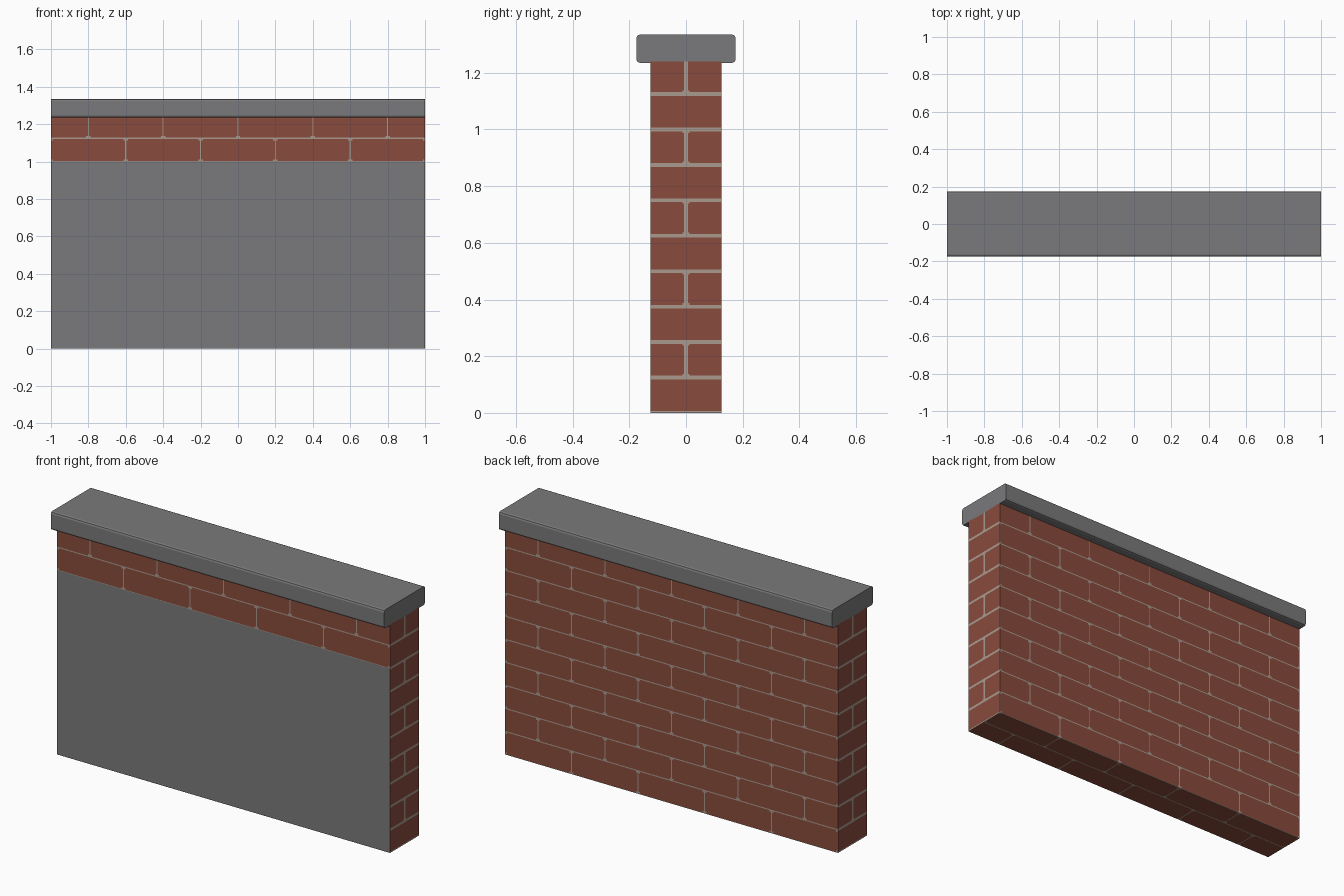
import bpy, bmesh, math
from mathutils import Vector

if "Cube" in bpy.data.objects:
    bpy.data.objects.remove(bpy.data.objects["Cube"], do_unlink=True)


def make_material(name, rgb):
    mat = bpy.data.materials.new(name)
    mat.use_nodes = True
    mat.diffuse_color = (*rgb, 1)
    bsdf = mat.node_tree.nodes["Principled BSDF"]
    bsdf.inputs["Base Color"].default_value = (*rgb, 1)
    bsdf.inputs["Roughness"].default_value = 0.9
    return mat


brick = make_material("brick red", (0.25, 0.07, 0.045))
mortar = make_material("pale mortar", (0.40, 0.32, 0.27))
concrete = make_material("concrete grey", (0.195, 0.195, 0.20))


def box(low, high):
    bm = bmesh.new()
    bmesh.ops.create_cube(bm, size=1)
    low, high = Vector(low), Vector(high)
    for v in bm.verts:
        v.co = (low + high) / 2 + v.co * (high - low)
    return bm


def finish(bm, name, mats):
    mesh = bpy.data.meshes.new(name)
    bm.to_mesh(mesh)
    bm.free()
    for mat in mats:
        mesh.materials.append(mat)
    obj = bpy.data.objects.new(name, mesh)
    bpy.context.collection.objects.link(obj)
    return obj


# Brick bond sizes: course height, brick length, joint half widths
COURSE, LENGTH = 0.125, 0.4
FINE, WIDE, CORNER = 0.003, 0.0065, 0.012
PLASTER_TOP = 1.0


def is_mortar(u, v, half):
    """Running bond with rounded brick corners where joints meet beds."""
    to_bed = abs(v - round(v / COURSE) * COURSE)
    shift = 0 if math.floor(v / COURSE) % 2 else LENGTH / 2
    to_joint = abs((u - shift + LENGTH / 2) % LENGTH - LENGTH / 2)
    rounded = to_joint < CORNER and to_bed < CORNER
    return to_bed < half or to_joint < half or rounded


# Brick wall, cut along every joint
wall = box((-1, -0.125, 0), (1, 0.125, 1.24))
joints = {
    0: [i * LENGTH / 2 for i in range(-5, 6)],
    1: [i * COURSE for i in range(-1, 2)],
    2: [i * COURSE for i in range(10)],
}
for axis, places in joints.items():
    normal = Vector((0, 0, 0))
    normal[axis] = 1
    for place in places:
        for offset in (-CORNER, -WIDE, -FINE, 0, FINE, WIDE, CORNER):
            bmesh.ops.bisect_plane(
                wall, geom=wall.verts[:] + wall.edges[:] + wall.faces[:],
                plane_co=normal * (place + offset), plane_no=normal)

# Colour by direction: plaster low on the front, brick bond elsewhere
wall.normal_update()
for face in wall.faces:
    x, y, z = face.calc_center_median()
    n = face.normal
    if n.y < -0.5 and z < PLASTER_TOP:
        face.material_index = 2
    elif abs(n.x) > 0.5:
        face.material_index = int(is_mortar(y, z, WIDE))
    elif abs(n.y) > 0.5:
        face.material_index = int(is_mortar(x, z, FINE))
    else:
        face.material_index = int(is_mortar(x, y, FINE))
finish(wall, "brick_wall", [brick, mortar, concrete])

# Coping slab with softened long edges
slab = box((-1, -0.175, 1.235), (1, 0.175, 1.335))
long_edges = [e for e in slab.edges
              if abs(e.verts[0].co.x - e.verts[1].co.x) > 1]
bmesh.ops.bevel(slab, geom=long_edges, offset=0.012, segments=2,
                profile=0.5, affect='EDGES')
finish(slab, "coping_slab", [concrete])
